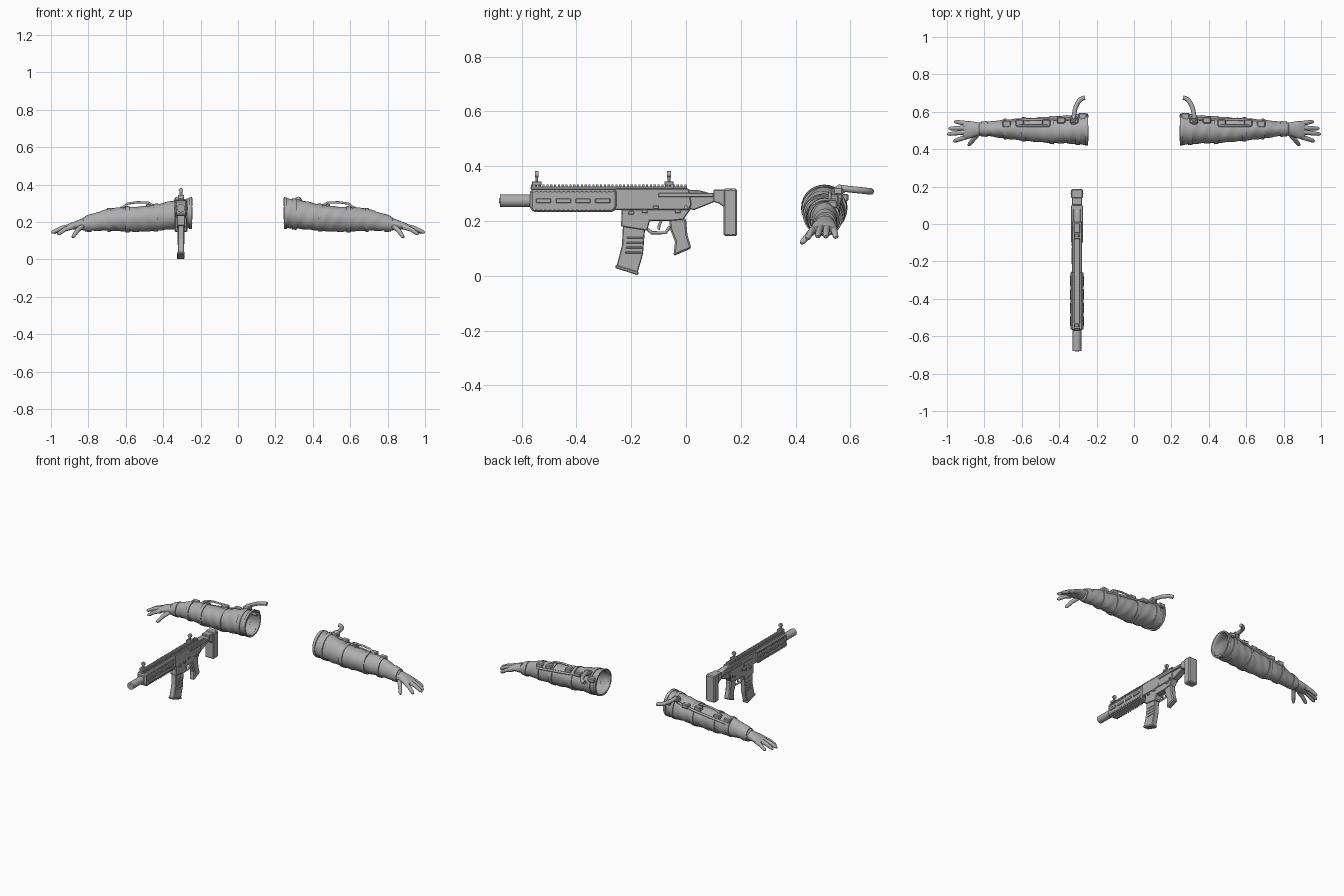
import bpy, bmesh, math
from mathutils import Vector

cube = bpy.data.objects.get("Cube")
if cube:
    bpy.data.objects.remove(cube, do_unlink=True)

grey = bpy.data.materials.new("plain_grey")
grey.use_nodes = True
grey.diffuse_color = (0.42, 0.42, 0.42, 1)
grey.node_tree.nodes["Principled BSDF"].inputs["Base Color"].default_value = grey.diffuse_color

GX = -0.305  # centre plane of the rifle


def add(name, data):
    ob = bpy.data.objects.new(name, data)
    bpy.context.collection.objects.link(ob)
    data.materials.append(grey)
    bpy.ops.object.select_all(action="DESELECT")
    ob.select_set(True)
    bpy.context.view_layer.objects.active = ob
    return ob


def from_bm(name, bm, bevel=0.0, smooth=False):
    bmesh.ops.recalc_face_normals(bm, faces=bm.faces)
    me = bpy.data.meshes.new(name)
    bm.to_mesh(me)
    bm.free()
    ob = add(name, me)
    if smooth:
        bpy.ops.object.shade_smooth_by_angle(angle=math.radians(40))
    if bevel:
        mod = ob.modifiers.new("bevel", "BEVEL")
        mod.width, mod.segments = bevel, 1
    return ob


def mirror(ob):
    ob.modifiers.new("mirror", "MIRROR")
    return ob


def prism(name, profile, half, x=GX, bevel=0.003):
    """Extrude a y-z outline across x."""
    bm = bmesh.new()
    face = bm.faces.new([bm.verts.new((x - half, y, z)) for y, z in profile])
    ext = bmesh.ops.extrude_face_region(bm, geom=[face])
    bmesh.ops.translate(bm, vec=(2 * half, 0, 0),
                        verts=[v for v in ext["geom"] if isinstance(v, bmesh.types.BMVert)])
    return from_bm(name, bm, bevel)


def box(name, centre, size, bevel=0.002):
    bm = bmesh.new()
    bmesh.ops.create_cube(bm, size=1)
    bmesh.ops.scale(bm, vec=size, verts=bm.verts)
    bmesh.ops.translate(bm, vec=centre, verts=bm.verts)
    return from_bm(name, bm, bevel)


def array(ob, count, step):
    mod = ob.modifiers.new("array", "ARRAY")
    mod.use_relative_offset = False
    mod.use_constant_offset = True
    mod.count, mod.constant_offset_displace = count, step
    return ob


def tube(name, points, radii, res=4):
    """Round tube through points with one radius or one per point."""
    cu = bpy.data.curves.new(name, "CURVE")
    cu.dimensions, cu.bevel_depth, cu.bevel_resolution, cu.use_fill_caps = "3D", 1, res, True
    sp = cu.splines.new("POLY")
    sp.points.add(len(points) - 1)
    for i, p in enumerate(points):
        sp.points[i].co = (*p, 1)
        sp.points[i].radius = radii[i] if isinstance(radii, list) else radii
    ob = add(name, cu)
    bpy.ops.object.convert(target="MESH")
    bpy.ops.object.shade_smooth_by_angle(angle=math.radians(50))
    return bpy.context.object


def loft(name, rings, caps=True, fold=0.0, n=28):
    """Skin elliptical rings (x, y, z, ry, rz) along x, with optional cloth folds."""
    bm = bmesh.new()
    rows = []
    for x, y, z, ry, rz in rings:
        row = []
        for k in range(n):
            a = math.tau * k / n
            f = 1 + fold * math.sin(3 * a + 40 * x) * math.sin(55 * x)
            row.append(bm.verts.new((x, y + ry * f * math.cos(a), z + rz * f * math.sin(a))))
        rows.append(row)
    for r, s in zip(rows, rows[1:]):
        for k in range(n):
            bm.faces.new((r[k], r[k - 1], s[k - 1], s[k]))
    if caps:
        bm.faces.new(rows[0])
        bm.faces.new(rows[-1])
    return from_bm(name, bm, smooth=True)


# Rifle: barrel end and handguard
tube("suppressor", [(GX, -0.68, 0.274), (GX, -0.56, 0.274)], 0.023, 6)
tube("muzzle_bore", [(GX, -0.682, 0.274), (GX, -0.67, 0.274)], 0.01)
hand = [(-0.57, 0.25), (-0.56, 0.232), (-0.265, 0.232), (-0.25, 0.25), (-0.25, 0.315), (-0.57, 0.315)]
prism("handguard", hand, 0.032, bevel=0.009)
for z, tilt in ((0.303, 0.008), (0.243, -0.008)):
    rib = [(-0.555, z - 0.007), (-0.549, z - 0.007), (-0.549 + tilt, z + 0.007), (-0.555 + tilt, z + 0.007)]
    array(prism("handguard_ribs", rib, 0.035, bevel=0), 18, (0, 0.0165, 0))
array(box("handguard_panels", (GX, -0.52, 0.274), (0.074, 0.055, 0.016)), 4, (0, 0.072, 0))

# Receiver, top rail and controls
prism("upper_receiver", [(-0.26, 0.24), (0.01, 0.24), (0.02, 0.26), (0.01, 0.318), (-0.26, 0.318)], 0.026)
prism("lower_receiver", [(-0.235, 0.25), (-0.237, 0.18), (-0.142, 0.165), (-0.132, 0.2), (-0.06, 0.2),
                         (-0.01, 0.205), (0.022, 0.25)], 0.022)
box("top_rail", (GX, -0.282, 0.32), (0.03, 0.57, 0.012))
array(box("rail_teeth", (GX, -0.562, 0.328), (0.026, 0.008, 0.009), 0), 41, (0, 0.014, 0))
box("ejection_cover", (GX - 0.026, -0.17, 0.275), (0.006, 0.09, 0.028))
box("side_bar", (GX, 0.0, 0.295), (0.062, 0.2, 0.016))
for y, z in ((-0.15, 0.235), (-0.11, 0.25), (-0.03, 0.235), (-0.2, 0.23)):
    box("control_button", (GX, y, z), (0.056, 0.02, 0.013))
tube("selector_pin", [(GX - 0.032, 0.0, 0.25), (GX + 0.032, 0.0, 0.25)], 0.007)

# Magazine, grip and trigger
prism("magazine", [(-0.23, 0.19), (-0.234, 0.11), (-0.255, 0.03), (-0.178, 0.006), (-0.157, 0.08),
                   (-0.148, 0.19)], 0.017)
prism("magazine_base", [(-0.258, 0.04), (-0.258, 0.028), (-0.176, 0.002), (-0.172, 0.014)], 0.02)
array(box("magazine_ribs", (GX, -0.192, 0.085), (0.038, 0.06, 0.006)), 4, (0, 0.002, 0.018))
prism("pistol_grip", [(-0.062, 0.21), (-0.058, 0.17), (-0.04, 0.125), (-0.046, 0.072), (0.02, 0.1),
                      (0.005, 0.15), (0.0, 0.21)], 0.018, bevel=0.006)
tube("trigger_guard", [(GX, -0.14, 0.17), (GX, -0.125, 0.157), (GX, -0.075, 0.157), (GX, -0.058, 0.18)], 0.006)
tube("trigger", [(GX, -0.09, 0.2), (GX, -0.098, 0.185), (GX, -0.1, 0.168)], 0.005)

# Folding stock
prism("stock_hinge", [(0.0, 0.315), (0.05, 0.312), (0.11, 0.295), (0.11, 0.272), (0.03, 0.24), (0.0, 0.245)], 0.02)
prism("stock_arm", [(0.1, 0.315), (0.187, 0.315), (0.187, 0.25), (0.14, 0.25), (0.12, 0.264), (0.1, 0.27)], 0.027)
prism("stock_butt", [(0.137, 0.318), (0.187, 0.318), (0.187, 0.145), (0.137, 0.145)], 0.032, bevel=0.006)
box("butt_pad_seam", (GX, 0.163, 0.232), (0.068, 0.005, 0.165), 0)

# Flip-up sights
for y in (-0.545, -0.062):
    box("sight_base", (GX, y, 0.337), (0.034, 0.034, 0.016))
    box("sight_post", (GX, y, 0.357), (0.014, 0.01, 0.034))
    tube("sight_ring", [(GX, y - 0.007, 0.37), (GX, y + 0.007, 0.37)], 0.012)

# Arms: open sleeve with folds, tapering to the wrist
stations = [(0.245, 0.505, 0.248, 0.080, 0.080), (0.32, 0.505, 0.24, 0.077, 0.078),
            (0.45, 0.502, 0.222, 0.070, 0.069), (0.55, 0.505, 0.215, 0.063, 0.067),
            (0.65, 0.508, 0.213, 0.055, 0.062), (0.72, 0.508, 0.207, 0.047, 0.055),
            (0.78, 0.508, 0.196, 0.038, 0.045), (0.83, 0.508, 0.188, 0.033, 0.034)]


def arm_at(x, grow=0.0):
    """Arm ring at x, interpolated between stations."""
    for a, b in zip(stations, stations[1:]):
        if x <= b[0]:
            break
    t = (x - a[0]) / (b[0] - a[0])
    _, y, z, ry, rz = (p + (q - p) * t for p, q in zip(a, b))
    return x, y, z, ry + grow, rz + grow


sleeve = loft("arm_sleeves", [arm_at(0.245 + 0.0146 * i) for i in range(41)], caps=False, fold=0.05)
solid = sleeve.modifiers.new("thickness", "SOLIDIFY")
solid.thickness, solid.offset = 0.006, -1
mirror(sleeve)

# Straps and cuffs around the arms
for name, x, w in (("sleeve_hem", 0.253, 0.016), ("upper_strap", 0.30, 0.025), ("middle_strap", 0.44, 0.022),
                   ("elbow_strap", 0.59, 0.022), ("lower_strap", 0.69, 0.018), ("glove_cuff", 0.80, 0.035)):
    band = [arm_at(x - w / 2, -0.004), arm_at(x - w / 2, 0.005),
            arm_at(x + w / 2, 0.005), arm_at(x + w / 2, -0.004)]
    mirror(loft(name, band, caps=False))

# Equipment on the top and back of the arms
for x, y, z in ((0.275, 0.575, 0.285), (0.32, 0.555, 0.31), (0.39, 0.555, 0.285), (0.47, 0.54, 0.283),
                (0.61, 0.54, 0.268), (0.68, 0.535, 0.26)):
    mirror(box("arm_pouch", (x, y, z), (0.045, 0.035, 0.028), 0.005))
mirror(tube("arm_cable", [(0.33, 0.562, 0.295), (0.45, 0.56, 0.27), (0.58, 0.558, 0.255), (0.70, 0.55, 0.24)], 0.007))
mirror(tube("arm_handle", [(0.45, 0.525, 0.285), (0.48, 0.525, 0.304), (0.54, 0.525, 0.305), (0.59, 0.525, 0.298),
                           (0.625, 0.525, 0.27)], 0.006))
hose = [Vector((0.262 + 0.06 * math.sin(t), 0.56 + 0.115 * math.cos(t), 0.32 - 0.012 * math.cos(t)))
        for t in (i * math.pi / 16 for i in range(9))]
mirror(tube("arm_hose", hose, 0.012))
mirror(tube("hose_socket", [(0.322, 0.54, 0.30), (0.322, 0.572, 0.32)], 0.018))

# Gloved hands
mirror(loft("palms", [(0.80, 0.508, 0.192, 0.034, 0.034), (0.84, 0.507, 0.187, 0.037, 0.029),
                      (0.875, 0.504, 0.181, 0.046, 0.021), (0.90, 0.502, 0.176, 0.046, 0.017),
                      (0.915, 0.502, 0.172, 0.04, 0.01)], n=20))
for name, base, tip in (("index", (0.885, 0.47, 0.174), (0.965, 0.442, 0.135)),
                        ("middle", (0.89, 0.493, 0.178), (0.998, 0.48, 0.143)),
                        ("ring", (0.89, 0.515, 0.178), (0.99, 0.51, 0.142)),
                        ("little", (0.88, 0.535, 0.175), (0.96, 0.548, 0.14)),
                        ("thumb", (0.835, 0.482, 0.175), (0.885, 0.42, 0.118))):
    a, b = Vector(base), Vector(tip)
    bow = Vector((0, 0, 0.006))
    pts = [a, a.lerp(b, 0.5) + bow, a.lerp(b, 0.9), b]
    mirror(tube(name + "_fingers", pts, [0.014, 0.012, 0.010, 0.005]))
